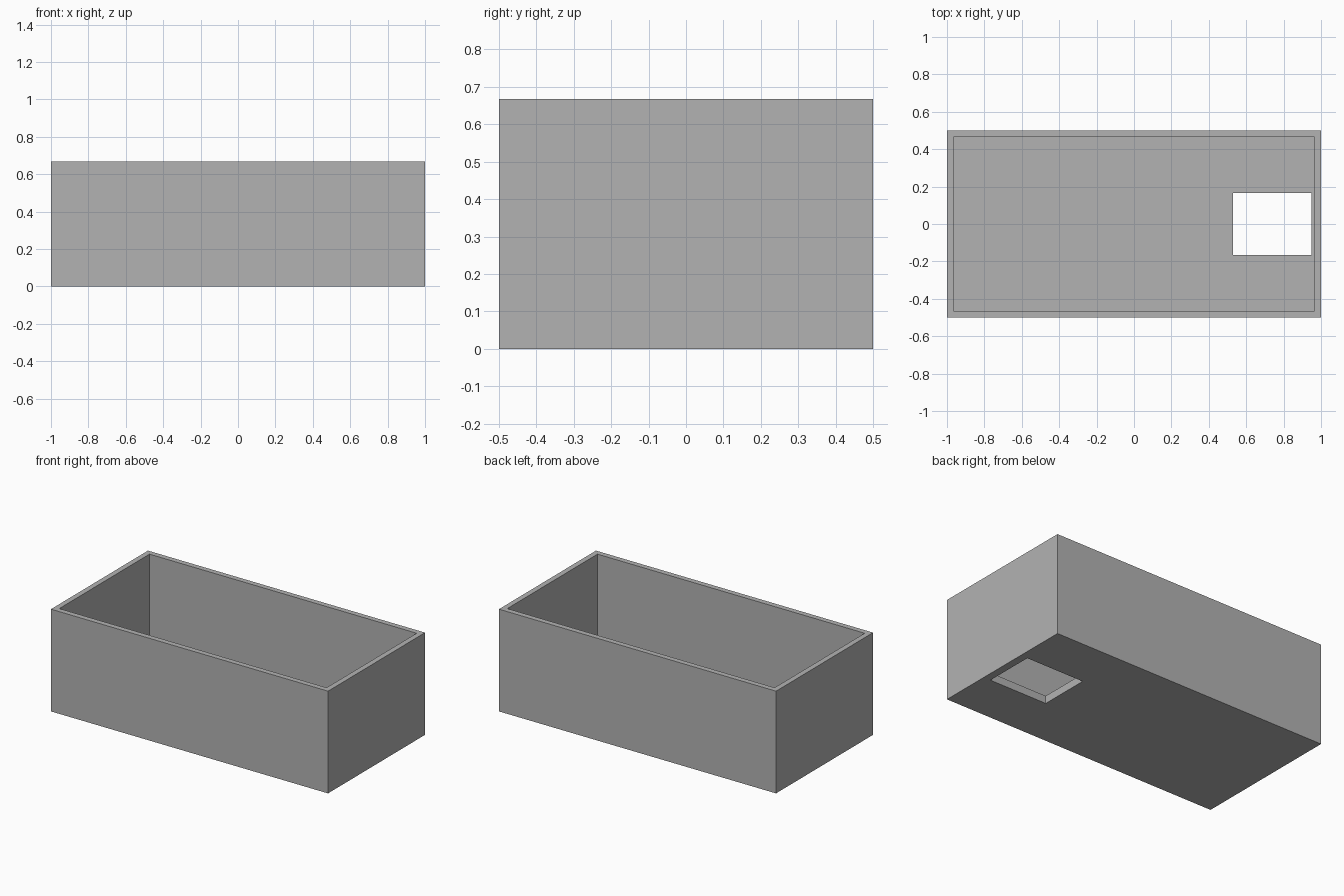
import bpy
import bmesh
from mathutils import Matrix, Vector

LENGTH, WIDTH, HEIGHT, WALL = 2.0, 1.0, 0.667, 0.05
HOLE_X = (0.53, LENGTH / 2 - WALL)
HOLE_Y = 0.167

cube = bpy.data.objects.get("Cube")
if cube:
    bpy.data.objects.remove(cube, do_unlink=True)

grey = bpy.data.materials.new("plain grey")
grey.use_nodes = True
colour = (0.45, 0.45, 0.45, 1)
grey.diffuse_color = colour
grey.node_tree.nodes["Principled BSDF"].inputs["Base Color"].default_value = colour

# Solid block standing on the ground
bm = bmesh.new()
size = Matrix.Diagonal((LENGTH, WIDTH, HEIGHT, 1))
bmesh.ops.create_cube(bm, size=1, matrix=Matrix.Translation((0, 0, HEIGHT / 2)) @ size)
bm.normal_update()

# Open cavity: inset the top for the rim, then extrude down to the floor
top = max(bm.faces, key=lambda f: f.calc_center_median().z)
bmesh.ops.inset_individual(bm, faces=[top], thickness=WALL)
cavity = bmesh.ops.extrude_discrete_faces(bm, faces=[top])["faces"][0]
rim = [v for v in cavity.verts]
bmesh.ops.translate(bm, verts=rim, vec=(0, 0, WALL - HEIGHT))
# Join the floor to the rim with the inner walls
rim_edges = [e for e in bm.edges if e.is_boundary]
bmesh.ops.bridge_loops(bm, edges=rim_edges)
bm.normal_update()


def base_faces():
    """Floor and underside."""
    return [f for f in bm.faces
            if abs(f.normal.z) > 0.9 and f.calc_center_median().z < 2 * WALL]


# Drain opening through the floor, flush with the end wall
cuts = [(Vector((x, 0, 0)), Vector((1, 0, 0))) for x in HOLE_X]
cuts += [(Vector((0, y, 0)), Vector((0, 1, 0))) for y in (-HOLE_Y, HOLE_Y)]
for point, normal in cuts:
    faces = base_faces()
    edges = {e for f in faces for e in f.edges}
    verts = {v for f in faces for v in f.verts}
    bmesh.ops.bisect_plane(bm, geom=list(verts) + list(edges) + faces,
                           dist=0.0001, plane_co=point, plane_no=normal)
    bm.normal_update()

tiles = []
for f in base_faces():
    c = f.calc_center_median()
    if HOLE_X[0] < c.x < HOLE_X[1] and abs(c.y) < HOLE_Y:
        tiles.append(f)
hole_edges = list({e for f in tiles for e in f.edges})
bmesh.ops.delete(bm, geom=tiles, context='FACES_ONLY')
bmesh.ops.bridge_loops(bm, edges=hole_edges)
bmesh.ops.recalc_face_normals(bm, faces=bm.faces)

mesh = bpy.data.meshes.new("open_box")
bm.to_mesh(mesh)
bm.free()
mesh.materials.append(grey)
box = bpy.data.objects.new("open_box", mesh)
bpy.context.collection.objects.link(box)
